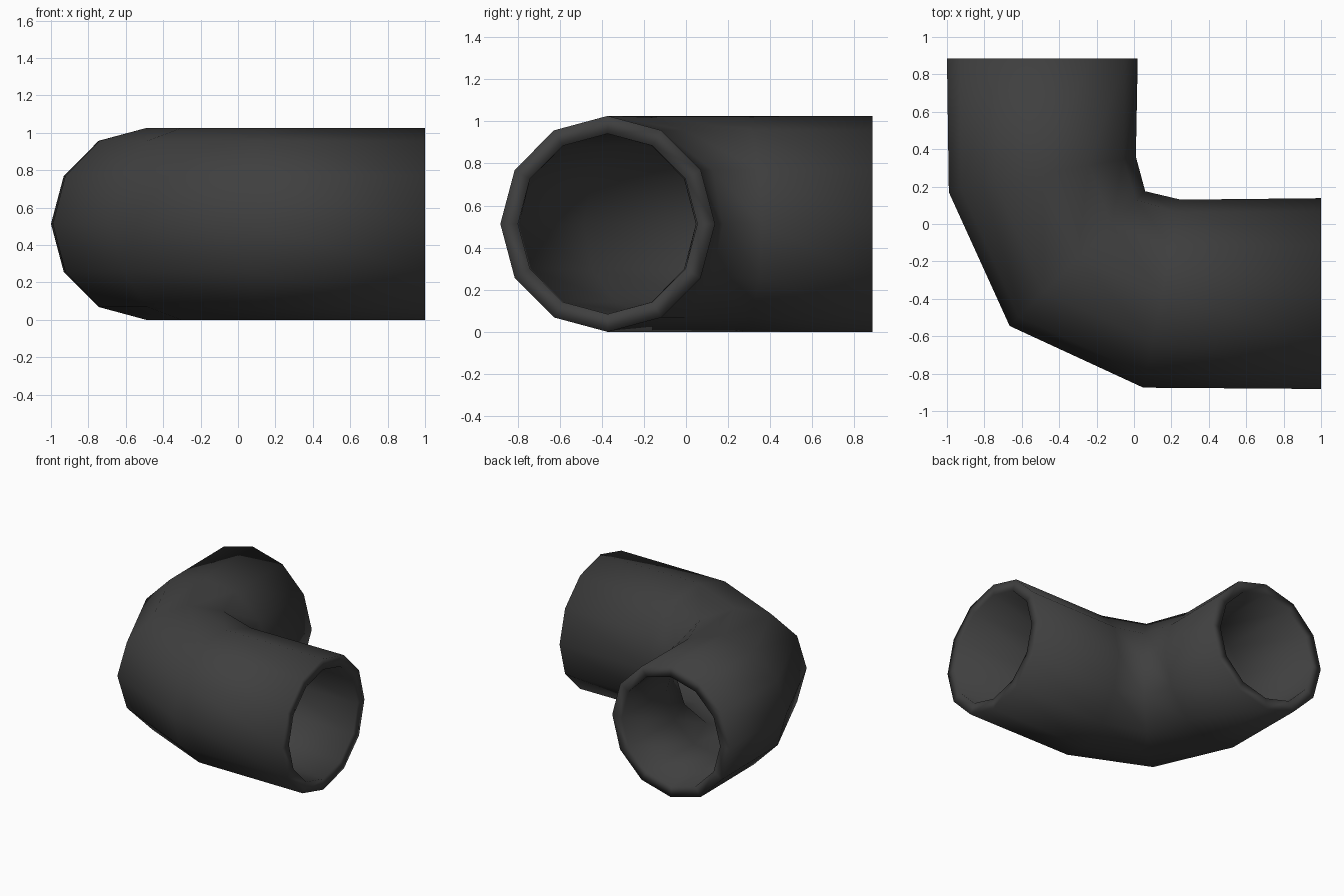
import bpy, bmesh, math
from mathutils import Vector

if "Cube" in bpy.data.objects:
    bpy.data.objects.remove(bpy.data.objects["Cube"])

SIDES = 12
RADIUS = 0.513
BORE = 0.835  # bore size relative to the outside

# Pipe stations: (outer bend point, inner bend point) seen from above
STATIONS = [
    ((-1.0, 0.885), (0.02, 0.885)),
    ((-0.99, 0.17), (0.01, 0.36)),
    ((-0.665, -0.545), (0.06, 0.175)),
    ((0.05, -0.875), (0.25, 0.13)),
    ((1.0, -0.882), (1.0, 0.138)),
]

bm = bmesh.new()


def ring(station, scale):
    a, b = Vector(station[0]), Vector(station[1])
    mid, half = (a + b) / 2, (b - a) / 2 * scale
    verts = []
    for i in range(SIDES):
        t = math.tau * i / SIDES
        p = mid + half * math.cos(t)
        verts.append(bm.verts.new((p.x, p.y, RADIUS + RADIUS * scale * math.sin(t))))
    return verts


# Outer wall out, bore back, joined by flat rims at both mouths
rings = [ring(s, 1.0) for s in STATIONS] + [ring(s, BORE) for s in reversed(STATIONS)]
for k, r in enumerate(rings):
    n = rings[(k + 1) % len(rings)]
    for i in range(SIDES):
        j = (i + 1) % SIDES
        bm.faces.new((r[i], r[j], n[j], n[i]))
bmesh.ops.recalc_face_normals(bm, faces=bm.faces)
for f in bm.faces:
    f.smooth = True

mesh = bpy.data.meshes.new("pipe_elbow")
bm.to_mesh(mesh)
bm.free()
pipe = bpy.data.objects.new("pipe_elbow", mesh)
bpy.context.collection.objects.link(pipe)

# Dark grey pipe
mat = bpy.data.materials.new("dark_grey")
mat.diffuse_color = (0.05, 0.05, 0.05, 1)
mat.use_nodes = True
mat.node_tree.nodes["Principled BSDF"].inputs["Base Color"].default_value = mat.diffuse_color
mesh.materials.append(mat)
